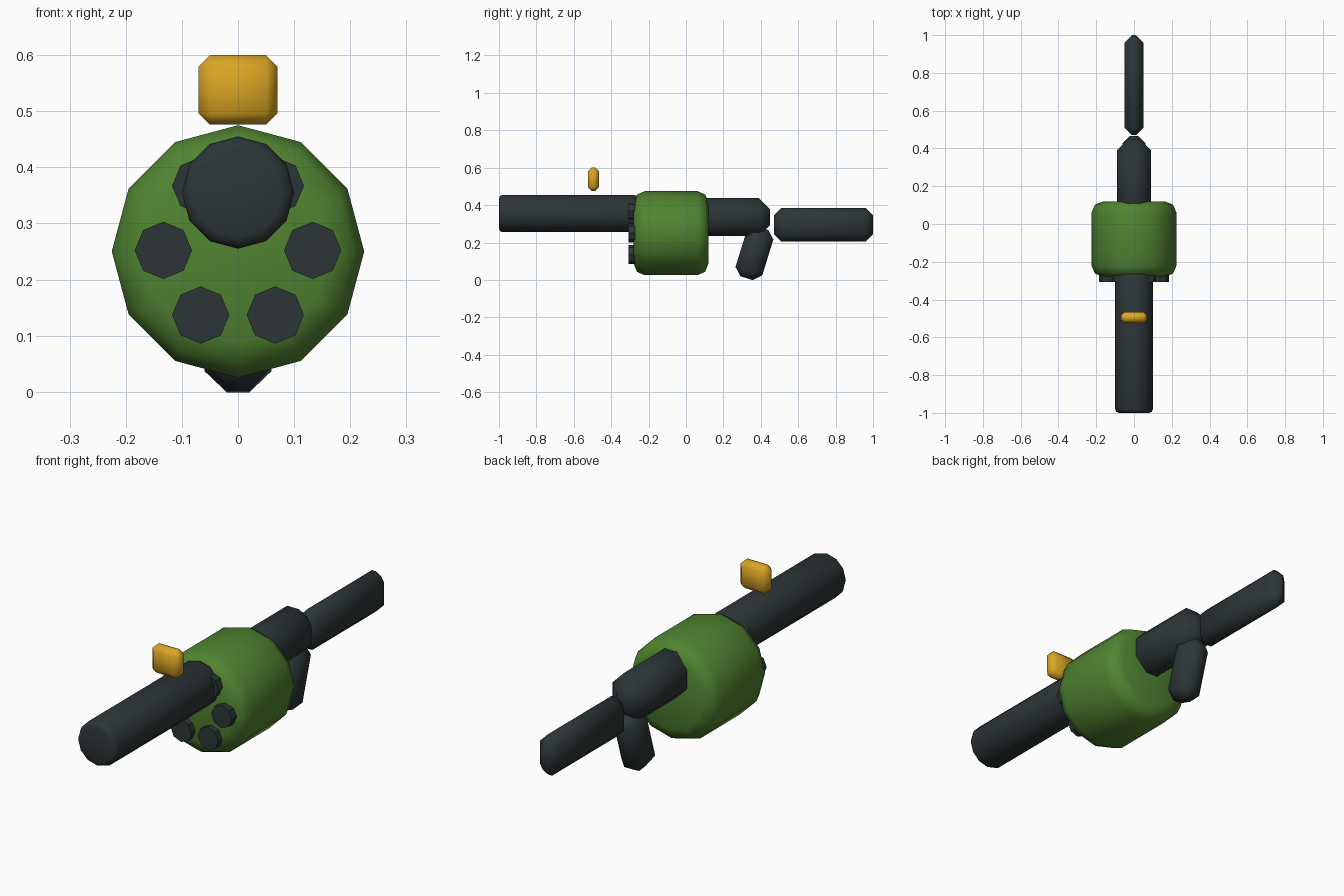
import bpy, bmesh, math
from mathutils import Matrix, Vector

if "Cube" in bpy.data.objects:
    bpy.data.objects.remove(bpy.data.objects["Cube"])


def material(name, rgb):
    m = bpy.data.materials.new(name)
    m.diffuse_color = (*rgb, 1)
    m.use_nodes = True
    m.node_tree.nodes["Principled BSDF"].inputs["Base Color"].default_value = m.diffuse_color
    return m


GREEN = material("olive green", (0.080, 0.230, 0.030))
DARK = material("dark gunmetal", (0.026, 0.036, 0.038))
GOLD = material("gold", (0.70, 0.376, 0.0175))


def finish(bm, name, mat, smooth=True):
    bmesh.ops.recalc_face_normals(bm, faces=bm.faces)
    mesh = bpy.data.meshes.new(name)
    bm.to_mesh(mesh)
    bm.free()
    mesh.materials.append(mat)
    ob = bpy.data.objects.new(name, mesh)
    bpy.context.collection.objects.link(ob)
    bpy.ops.object.select_all(action='DESELECT')
    ob.select_set(True)
    bpy.context.view_layer.objects.active = ob
    if smooth:
        bpy.ops.object.shade_smooth_by_angle(angle=math.radians(50))
    return ob


def tube(name, mat, x, z, y0, y1, radius, sides, bevel=0, segments=2):
    """Cylinder along y with rounded rims."""
    bm = bmesh.new()
    bmesh.ops.create_cone(bm, cap_ends=True, segments=sides,
                          radius1=radius, radius2=radius, depth=y1 - y0)
    if bevel:
        rims = [e for e in bm.edges
                if abs(e.verts[0].co.z - e.verts[1].co.z) < 1e-5]
        bmesh.ops.bevel(bm, geom=rims, offset=bevel, segments=segments,
                        profile=0.5, affect='EDGES')
    bm.transform(Matrix.Translation((x, (y0 + y1) / 2, z))
                 @ Matrix.Rotation(math.pi / 2, 4, 'X'))
    return finish(bm, name, mat, bevel > 0)


def block(name, mat, centre, size, bevel, tilt=0):
    """Chamfered box, optionally tilted about x."""
    bm = bmesh.new()
    bmesh.ops.create_cube(bm, size=1)
    bm.transform(Matrix.Diagonal((*size, 1)))
    bmesh.ops.bevel(bm, geom=bm.edges[:], offset=bevel, segments=1,
                    affect='EDGES')
    bm.transform(Matrix.Translation(Vector(centre))
                 @ Matrix.Rotation(tilt, 4, 'X'))
    return finish(bm, name, mat)


# drum and barrel
tube("drum", GREEN, 0, 0.25, -0.28, 0.12, 0.225, 12, 0.06)
tube("barrel", DARK, 0, 0.355, -1.0, -0.26, 0.10, 12, 0.02)

# ring of chamber mouths on the drum front
for i in range(6):
    a = math.radians(60 * i)
    tube(f"chamber_{i + 1}", DARK, 0.133 * math.cos(a),
         0.252 + 0.133 * math.sin(a), -0.307, -0.265, 0.051, 8)

# receiver, grip, stock
block("receiver", DARK, (0, 0.20, 0.336), (0.18, 0.50, 0.204), 0.06)
block("grip", DARK, (0, 0.366, 0.143), (0.12, 0.15, 0.28), 0.04, -0.3)
block("stock", DARK, (0, 0.735, 0.295), (0.10, 0.53, 0.18), 0.04)

# front sight
block("sight", GOLD, (0, -0.495, 0.538), (0.14, 0.06, 0.124), 0.02)
